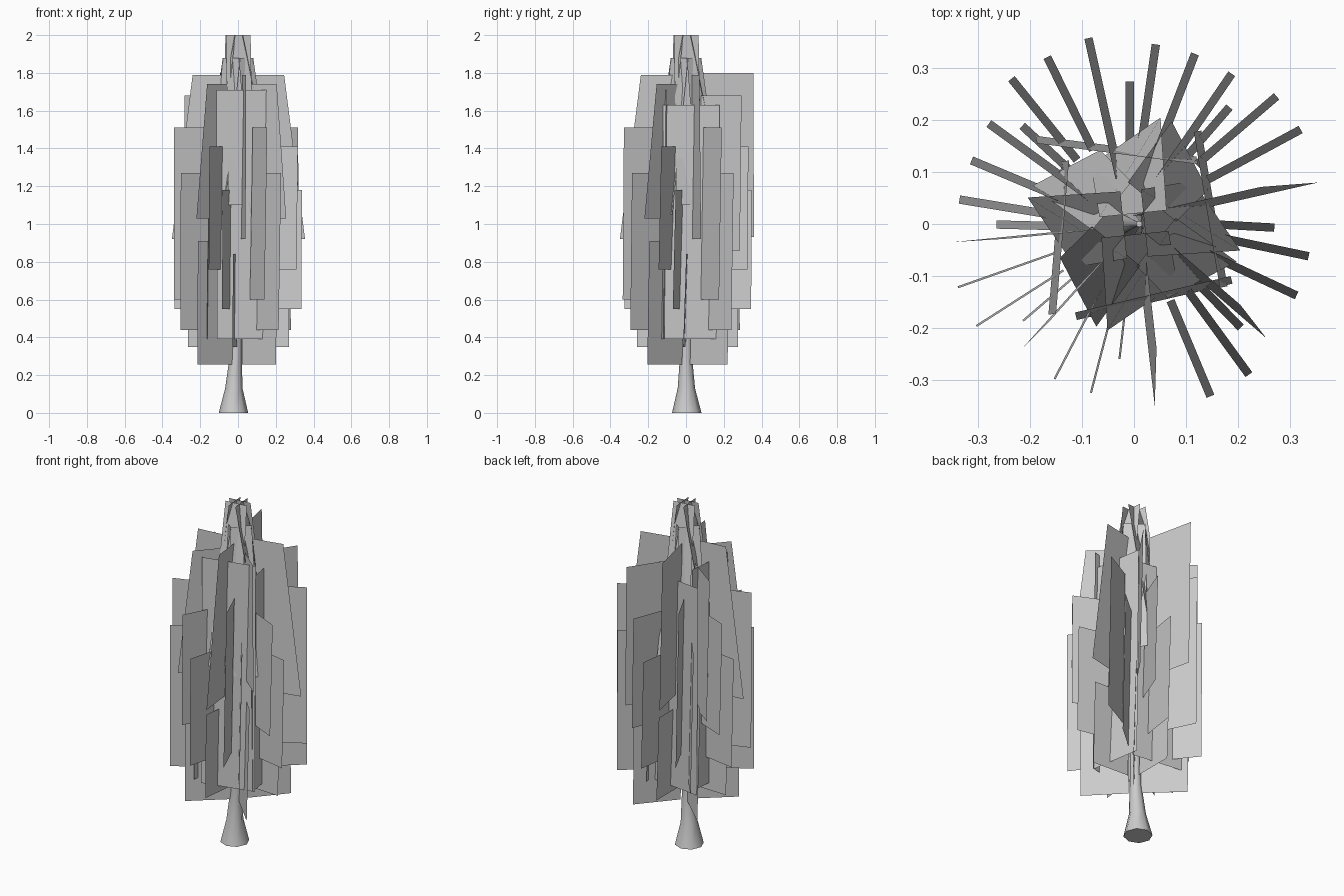
import bpy, bmesh, math
from mathutils import Vector

if "Cube" in bpy.data.objects:
    bpy.data.objects.remove(bpy.data.objects["Cube"])


def make_object(name, quads):
    bm = bmesh.new()
    for q in quads:
        bm.faces.new([bm.verts.new(p) for p in q])
    me = bpy.data.meshes.new(name)
    bm.to_mesh(me)
    bm.free()
    ob = bpy.data.objects.new(name, me)
    bpy.context.collection.objects.link(ob)
    return ob


def radial_card(tip, inner, z0, z1, lean):
    """Upright leaf card pointing away from the trunk; tip is its outer edge."""
    out = Vector((tip[0], tip[1], 0))
    d = out.normalized()
    drift = 0.004 if tip[0] < 0 and tip[1] < 0 else 0.016
    side = Vector((-d.y, d.x, 0)) * drift
    back = d * lean
    lo, hi = Vector((0, 0, z0)), Vector((0, 0, z1))
    return [out * inner + lo, out + lo, out + side - back + hi,
            out * inner + side - back + hi]


def wall_card(a, b, z0, z1, lean=0.015):
    """Upright leaf card across the trunk, top edge leaning inward."""
    a, b = Vector((*a, z0)), Vector((*b, z0))
    m = (a + b) / 2
    inward = -Vector((m.x, m.y, 0)).normalized() * lean
    up = Vector((0, 0, z1 - z0)) + inward
    return [a, b, b + up, a + up]


def crown_card(angle, r_top, r_low, z_top, z_low, half, roll):
    """Sloping leaf card of the pointed crown."""
    d = Vector((math.cos(angle), math.sin(angle), 0))
    t = Vector((-d.y, d.x, 0))
    td = Vector((math.cos(angle + roll), math.sin(angle + roll), 0))
    t2 = Vector((-td.y, td.x, 0))
    lo, hi = Vector((0, 0, z_low)), Vector((0, 0, z_top))
    return [d * r_low - t2 * half * 1.25 + lo, d * r_low + t2 * half * 1.25 + lo,
            d * r_top + t * half + hi, d * r_top - t * half + hi]


# Trunk with flared foot: (radius, height, x, y)
profile = [(0.078, 0, -0.024, 0.004), (0.046, 0.13, -0.022, 0.002),
           (0.032, 0.3, -0.012, 0), (0.022, 1.0, 0, 0), (0.006, 1.85, 0.01, 0)]
SIDES = 8
bm = bmesh.new()
rings = [[bm.verts.new((x + r * math.cos(2 * math.pi * i / SIDES),
                        y + r * math.sin(2 * math.pi * i / SIDES), z))
          for i in range(SIDES)] for r, z, x, y in profile]
for a, b in zip(rings, rings[1:]):
    for i in range(SIDES):
        j = (i + 1) % SIDES
        bm.faces.new((a[i], a[j], b[j], b[i]))
bm.faces.new(rings[0][::-1])
bm.faces.new(rings[-1])
me = bpy.data.meshes.new("trunk")
bm.to_mesh(me)
bm.free()
trunk = bpy.data.objects.new("trunk", me)
bpy.context.collection.objects.link(trunk)
bpy.context.view_layer.objects.active = trunk
trunk.select_set(True)
bpy.ops.object.shade_smooth_by_angle(angle=math.radians(50))

# Radial leaf cards: (inner fraction, bottom, top, lean), then four tips around the tree
groups = {
    "outer_leaves_low": ((0.4, 0.55, 1.18, 0),
        [(.335, -.07), (.05, .345), (-.335, .055), (-.085, -.325)]),
    "outer_leaves_mid": ((0.42, 0.76, 1.41, 0),
        [(.31, -.145), (.125, .325), (-.31, .13), (-.155, -.298)]),
    "outer_leaves_tall": ((0.45, 0.6, 1.51, 0),
        [(.14, -.335), (.325, .175), (-.16, .325), (-.34, -.12)]),
    "outer_leaves_wide": ((0.45, 0.44, 1.27, 0),
        [(.215, -.295), (.28, .24), (-.23, .285), (-.305, -.195)]),
    "upper_leaves": ((0.3, 0.92, 1.79, 0.11),
        [(.04, -.35), (.355, .08), (-.35, -.035)]),
    "upper_leaves_back": ((0.25, 0.93, 1.8, 0), [(-.08, .36)]),
    "upper_leaves_slanted": ((0.3, 1.03, 1.74, 0.08),
        [(.255, -.22), (-.22, -.245)]),
    "upper_leaves_straight": ((0.25, 0.86, 1.68, 0),
        [(.195, .285), (-.275, .2)]),
    "lower_leaves_narrow": ((0.15, 0.35, 0.84, 0),
        [(.27, -.015), (0, .275), (-.265, .007), (-.03, -.26)]),
    "lower_leaves_broad": ((0.1, 0.255, 0.91, 0),
        [(.2, -.205), (.19, .22), (-.21, .195), (-.215, -.185)]),
}
for name, (shape, tips) in groups.items():
    make_object(name, [radial_card(t, *shape) for t in tips])

# Core walls wrapped round the trunk
make_object("core_leaves", [
    wall_card((-.11, -.185), (.19, -.115), 0.39, 1.71),
    wall_card((.18, -.12), (.13, .18), 0.39, 1.63),
    wall_card((.12, .13), (-.19, .17), 0.39, 1.6),
    wall_card((-.14, .12), (-.165, -.175), 0.39, 1.68)])

# Crown cards closing the top
quads = []
for k in range(4):
    a = k * math.pi / 2 + 0.1
    quads.append(crown_card(a, 0.02, 0.16, 2.0, 1.1, 0.065, 0.5))
    quads.append(crown_card(a + math.pi / 4, 0.055, 0.17, 1.88, 1.05, 0.06, -0.4))
make_object("crown_leaves", quads)
